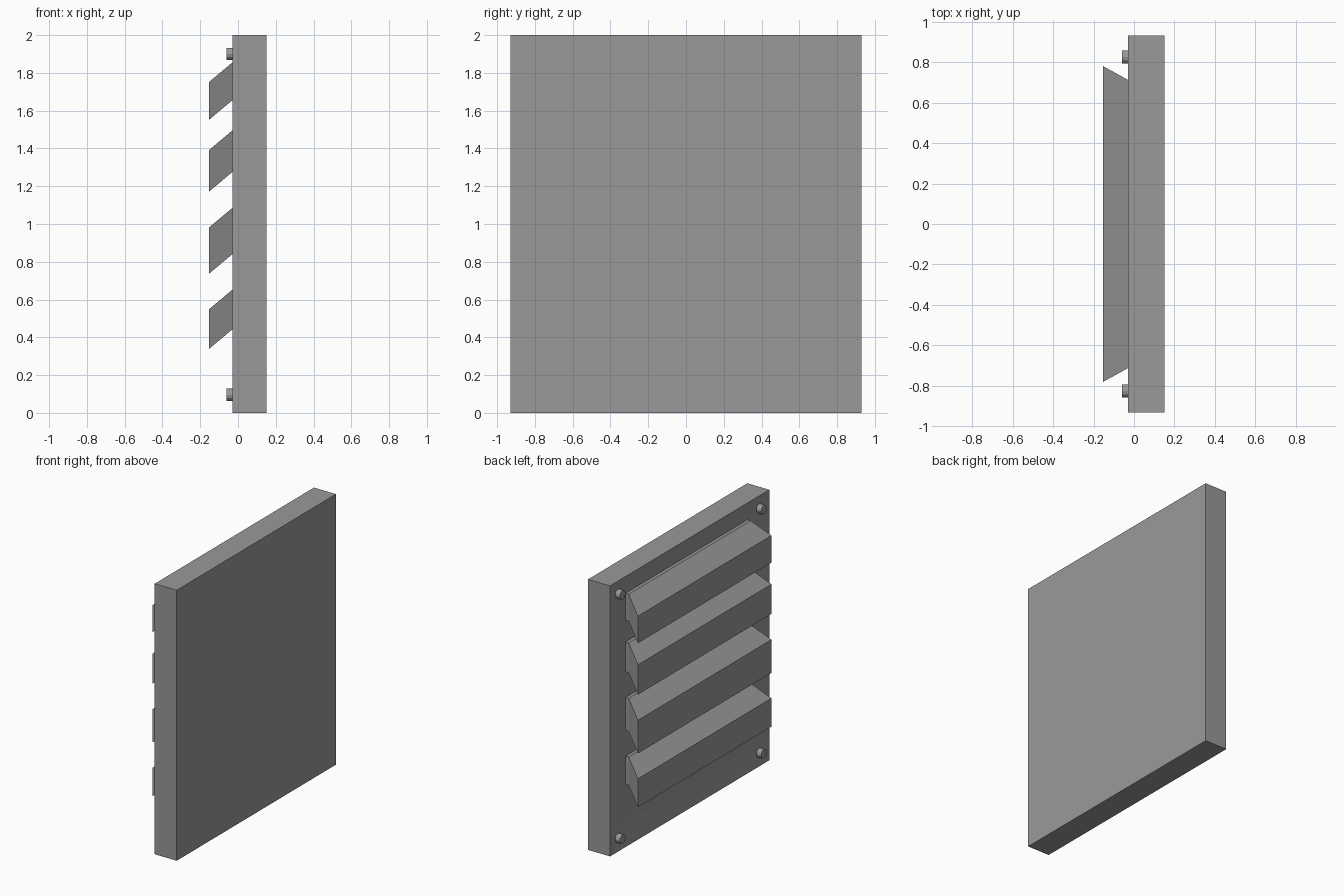
import bpy
import bmesh
from math import radians
from mathutils import Matrix, Vector

cube = bpy.data.objects.get("Cube")
if cube:
    bpy.data.objects.remove(cube, do_unlink=True)

GREY = (0.32, 0.32, 0.32, 1)
grey = bpy.data.materials.new("grey_plastic")
grey.use_nodes = True
grey.diffuse_color = GREY
grey.node_tree.nodes["Principled BSDF"].inputs["Base Color"].default_value = GREY

FACE_X = -0.03   # outer face of the frame
TIP_X = -0.153   # outer edge of the louvres
FLOOR_X = -0.005  # floor of the recess


def finish(name, bm):
    bmesh.ops.recalc_face_normals(bm, faces=bm.faces)
    mesh = bpy.data.meshes.new(name)
    bm.to_mesh(mesh)
    bm.free()
    mesh.materials.append(grey)
    obj = bpy.data.objects.new(name, mesh)
    bpy.context.collection.objects.link(obj)
    return obj


# Frame: a slab with a shallow rectangular recess in its louvred face
bm = bmesh.new()
bmesh.ops.create_cube(bm, size=1, matrix=Matrix.Translation((0.06, 0, 1))
                      @ Matrix.Diagonal((0.18, 1.86, 2, 1)))
face = min(bm.faces, key=lambda f: f.calc_center_median().x)
bmesh.ops.inset_region(bm, faces=[face], thickness=0.1)
for v in face.verts:
    v.co = Vector((FLOOR_X, 0.715 if v.co.y > 0 else -0.715,
                   1.855 if v.co.z > 1 else 0.16))
finish("frame", bm)

# Louvres: sloping slats that flare outwards, with a straight root in the recess
SLOPE = 0.103 / (FACE_X - TIP_X)
SECTIONS = ((TIP_X, 0.78), (FACE_X, 0.712), (FLOOR_X, 0.712))
for i, (top, height) in enumerate(((1.855, 0.2), (1.495, 0.22),
                                   (1.085, 0.245), (0.652, 0.21))):
    bm = bmesh.new()
    rings = []
    for x, half in SECTIONS:
        z = min(top + (x - FACE_X) * SLOPE, top)
        rings.append([bm.verts.new((x, y, h)) for y, h in
                      ((-half, z), (half, z), (half, z - height), (-half, z - height))])
    for a, b in zip(rings, rings[1:]):
        for k in range(4):
            n = (k + 1) % 4
            bm.faces.new((a[k], a[n], b[n], b[k]))
    bm.faces.new(rings[0])
    bm.faces.new(rings[-1])
    finish(f"louvre_{i + 1}", bm)

# Screw heads in the four corners
for vertical, z in (("lower", 0.095), ("upper", 1.9)):
    for side, y in (("front", -0.825), ("back", 0.825)):
        bm = bmesh.new()
        bmesh.ops.create_cone(bm, cap_ends=True, segments=12, radius1=0.033,
                              radius2=0.033, depth=0.04,
                              matrix=Matrix.Translation((-0.04, y, z))
                              @ Matrix.Rotation(radians(90), 4, "Y"))
        finish(f"{vertical}_{side}_screw", bm)
